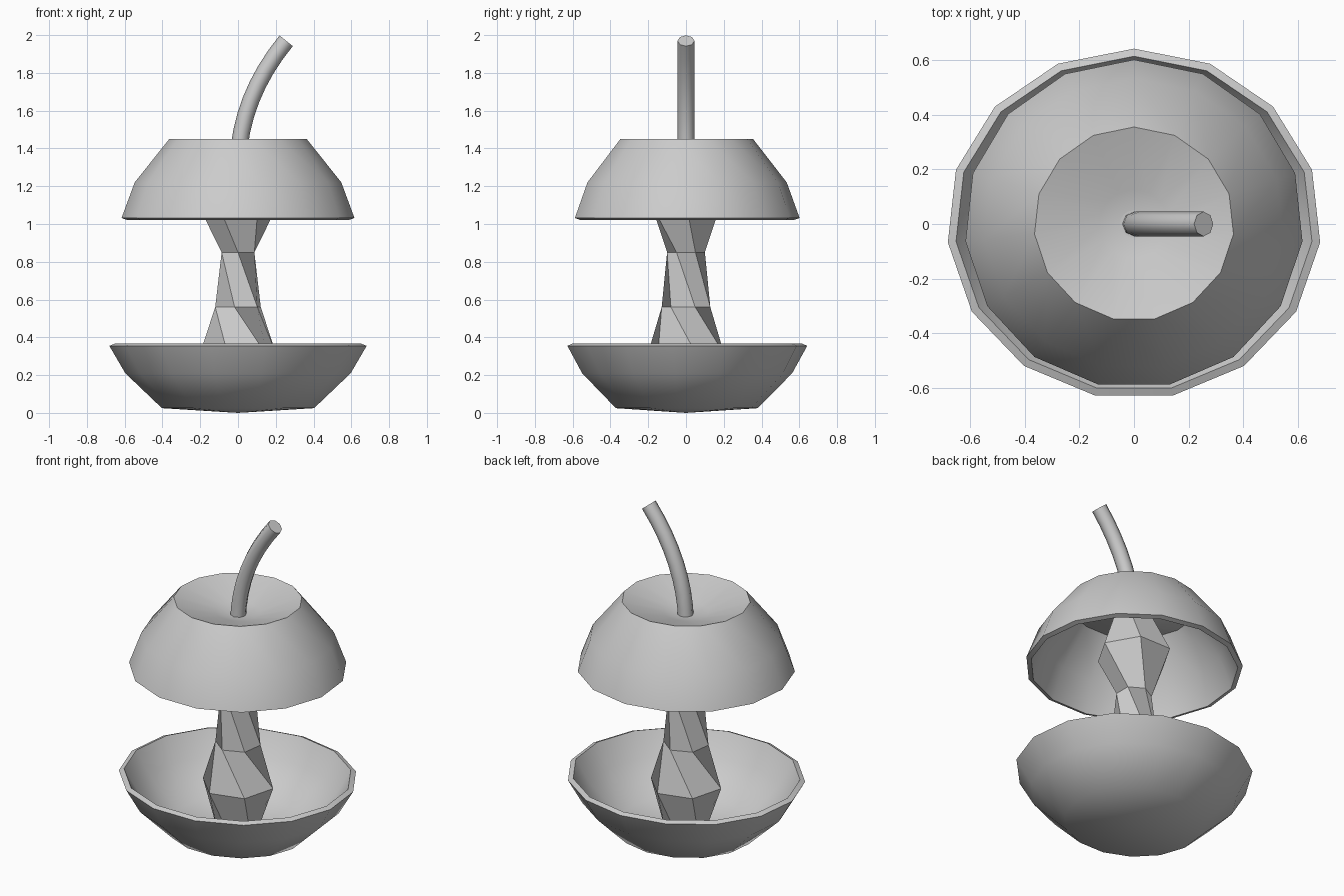
import bpy, math

if "Cube" in bpy.data.objects:
    bpy.data.objects.remove(bpy.data.objects["Cube"])


def finish(name, verts, faces, smooth_angle=None):
    mesh = bpy.data.meshes.new(name)
    mesh.from_pydata(verts, [], faces)
    obj = bpy.data.objects.new(name, mesh)
    bpy.context.collection.objects.link(obj)
    bpy.ops.object.select_all(action='DESELECT')
    obj.select_set(True)
    bpy.context.view_layer.objects.active = obj
    bpy.ops.object.mode_set(mode='EDIT')
    bpy.ops.mesh.select_all(action='SELECT')
    bpy.ops.mesh.normals_make_consistent(inside=False)
    bpy.ops.object.mode_set(mode='OBJECT')
    if smooth_angle:
        bpy.ops.object.shade_smooth_by_angle(angle=math.radians(smooth_angle))
    return obj


def bridge(start, n):
    """Quads between two consecutive rings of n vertices."""
    return [(start + i, start + (i + 1) % n,
             start + n + (i + 1) % n, start + n + i) for i in range(n)]


def lathe_shell(name, profile, y_scale, n=15):
    """Closed shell: first and last profile points lie on the axis."""
    verts, faces = [], []
    rings = profile[1:-1]
    for r, z in rings:
        for i in range(n):
            a = math.pi / 2 + i * math.tau / n
            verts.append((r * math.cos(a), r * y_scale * math.sin(a), z))
    for k in range(len(rings) - 1):
        faces += bridge(k * n, n)
    last = (len(rings) - 1) * n
    verts += [(0, 0, profile[0][1]), (0, 0, profile[-1][1])]
    for i in range(n):
        j = (i + 1) % n
        faces.append((len(verts) - 2, j, i))
        faces.append((len(verts) - 1, last + i, last + j))
    return finish(name, verts, faces, 65)


# Lower half shell
lathe_shell("lower_skin", [
    (0, 0.0), (0.405, 0.025), (0.60, 0.21), (0.685, 0.355),
    (0.655, 0.367), (0.575, 0.23), (0.39, 0.055), (0, 0.03)], 0.937)

# Upper half shell with dimple at the stem
lathe_shell("upper_skin", [
    (0, 1.35), (0.13, 1.375), (0.366, 1.45), (0.55, 1.22), (0.62, 1.032),
    (0.592, 1.022), (0.523, 1.205), (0.352, 1.417), (0.13, 1.345), (0, 1.32)], 0.97)

# Twisted faceted core: height, radius, twist in degrees
core_rings = [(0.04, 0.12, 160), (0.31, 0.21, 135), (0.56, 0.13, 82),
              (0.85, 0.10, 30), (1.11, 0.215, 0), (1.36, 0.11, -25)]
n = 6
verts = []
for z, r, twist in core_rings:
    for i in range(n):
        a = math.radians(twist) + i * math.tau / n
        verts.append((r * math.cos(a), r * math.sin(a), z))
faces = [tuple(range(n)), tuple(range(len(verts) - n, len(verts)))]
for k in range(len(core_rings) - 1):
    faces += bridge(k * n, n)
finish("core", verts, faces)

# Curved stem swept along a quadratic arc
n, steps = 8, 9
p0, p1, p2 = (0.0, 1.32), (0.01, 1.67), (0.255, 1.97)
verts, faces = [], []
for k in range(steps):
    t = k / (steps - 1)
    x, z = [(1 - t) ** 2 * a + 2 * t * (1 - t) * b + t * t * c for a, b, c in zip(p0, p1, p2)]
    dx, dz = [(1 - t) * (b - a) + t * (c - b) for a, b, c in zip(p0, p1, p2)]
    length = math.hypot(dx, dz)
    for i in range(n):
        a = math.tau * i / n
        u, v = 0.045 * math.cos(a), 0.045 * math.sin(a)
        verts.append((x + u * dz / length, v, z - u * dx / length))
for k in range(steps - 1):
    faces += bridge(k * n, n)
faces += [tuple(range(n)), tuple(range(len(verts) - n, len(verts)))]
finish("stem", verts, faces, 50)
